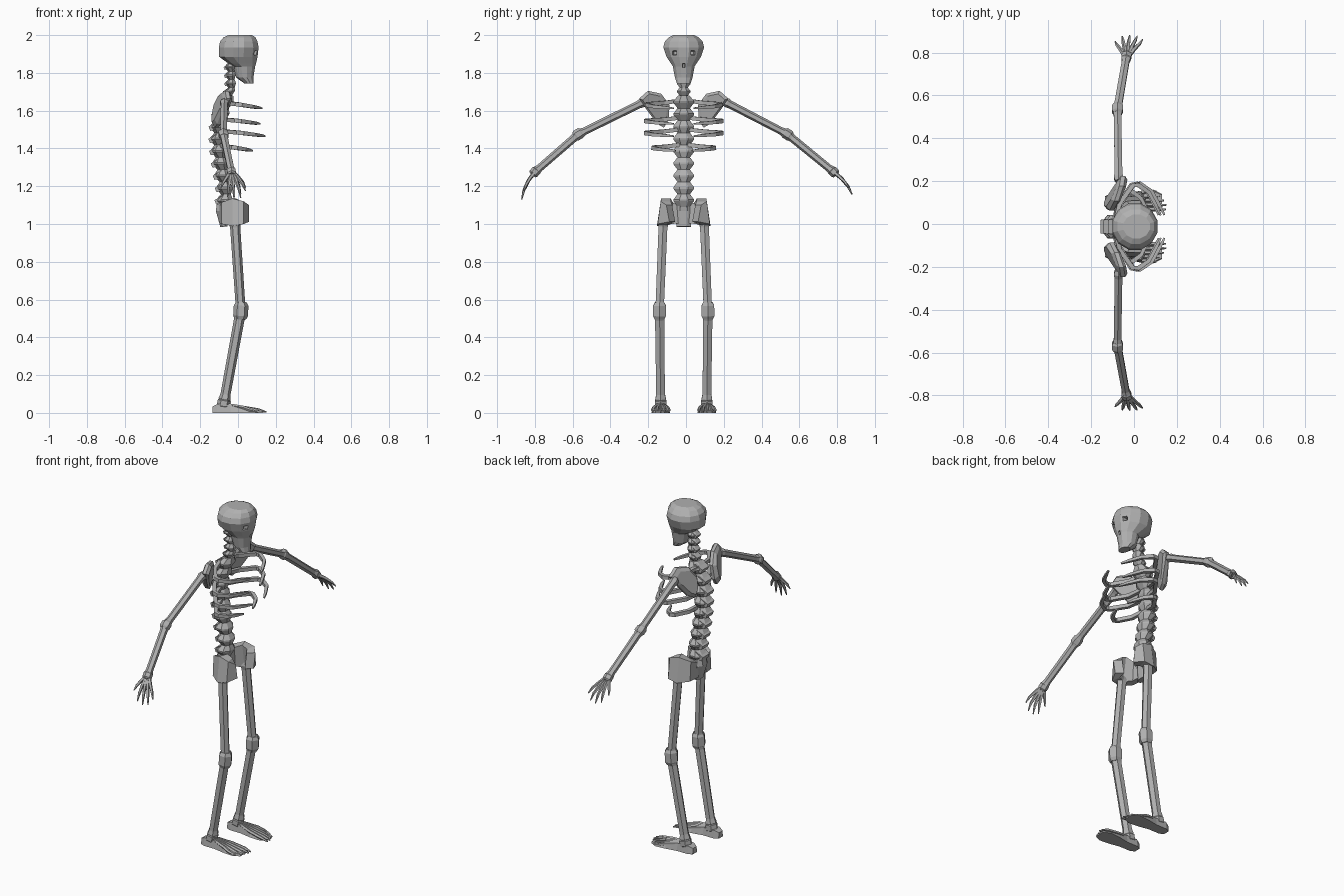
import bpy, bmesh, math
from mathutils import Vector

if "Cube" in bpy.data.objects:
    bpy.data.objects.remove(bpy.data.objects["Cube"])

CY = -0.012          # the body's middle plane
bone = bpy.data.materials.new("bone_grey")
bone.diffuse_color = (0.44, 0.44, 0.44, 1)
bone.use_nodes = True
bone.node_tree.nodes["Principled BSDF"].inputs["Base Color"].default_value = bone.diffuse_color


def make(name, stacks):
    """One flat-shaded object from stacks of equal-length rings, capped at both ends."""
    bm = bmesh.new()
    for rings in stacks:
        loops = [[bm.verts.new(p) for p in r] for r in rings]
        n = len(loops[0])
        for a, b in zip(loops, loops[1:]):
            for i in range(n):
                j = (i + 1) % n
                bm.faces.new((a[i], a[j], b[j], b[i]))
        bm.faces.new(loops[0][::-1])
        bm.faces.new(loops[-1])
    bmesh.ops.recalc_face_normals(bm, faces=bm.faces)
    me = bpy.data.meshes.new(name)
    bm.to_mesh(me)
    bm.free()
    me.materials.append(bone)
    ob = bpy.data.objects.new(name, me)
    bpy.context.collection.objects.link(ob)
    return ob


def tube(pts, radii, ref, n=6):
    """Rings swept along a path; radii are numbers or (along ref, across) pairs."""
    pts = [Vector(p) for p in pts]
    rings = []
    for i, p in enumerate(pts):
        t = (pts[min(i + 1, len(pts) - 1)] - pts[max(i - 1, 0)]).normalized()
        u = Vector(ref)
        u = (u - t * u.dot(t)).normalized()
        v = t.cross(u)
        r = radii[i] if isinstance(radii[i], tuple) else (radii[i], radii[i])
        rings.append([p + u * r[0] * math.cos(a) + v * r[1] * math.sin(a)
                      for a in (math.tau * (k + 0.5) / n for k in range(n))])
    return rings


def limb(a, b, r, ref):
    """Straight bone with slightly swollen ends."""
    a, b = Vector(a), Vector(b)
    return tube([a.lerp(b, f) for f in (0, .05, .1, .9, .95, 1)],
                [r * .9, r * 1.2, r, r * .95, r * 1.15, r * .9], ref)


def joint(a, p, b, r, half, ref):
    """Bulged block at a joint between two bones."""
    d = (Vector(b) - Vector(a)).normalized()
    return tube([Vector(p) + d * half * f for f in (-1, -.6, .6, 1)],
                [r * .75, r, r, r * .75], ref)


# Skull: stacked rings (z, centre x, half depth, half width)
profile = [(1.745, .058, .026, .038), (1.775, .036, .047, .048), (1.835, .033, .06, .06),
           (1.85, .022, .076, .07), (1.885, .002, .105, .094), (1.935, .004, .109, .112),
           (1.965, .004, .103, .104), (1.988, .008, .088, .083), (2.0, .012, .064, .058)]
skull = make("skull", [[[(cx + rx * math.cos(a), CY + ry * math.sin(a), z)
                         for a in (math.tau * (k + .5) / 12 for k in range(12))]
                        for z, cx, rx, ry in profile]])
# Eye sockets and nose opening
cuts = [tube([(.06, CY + s * .045, 1.905), (.15, CY + s * .056, 1.907)],
             [.01, .028], (0, 0, 1), 4) for s in (-1, 1)]
cuts.append(tube([(.075, CY, 1.838), (.12, CY, 1.84)], [(.012, .007), (.02, .012)], (0, 0, 1), 4))
cutter = make("socket_cutter", cuts)
cutter.hide_render = True
cutter.hide_viewport = True
cutter.display_type = 'WIRE'
mod = skull.modifiers.new("sockets", 'BOOLEAN')
mod.operation = 'DIFFERENCE'
mod.solver = 'EXACT'
mod.object = cutter

# Spine
curve = [(1.10, -.07), (1.17, -.062), (1.30, -.084), (1.42, -.10), (1.54, -.098),
         (1.65, -.062), (1.72, -.034), (1.86, -.038)]


def spine_x(z):
    for (z0, x0), (z1, x1) in zip(curve, curve[1:]):
        if z <= z1:
            return x0 + (x1 - x0) * (z - z0) / (z1 - z0)
    return curve[-1][1]


def vertebra(z, h, rx, ry):
    rings = []
    for dz, k, back in ((-h, .58, 0), (-.1 * h, 1, .006), (.15 * h, 1, .005), (h, .58, 0)):
        x = spine_x(z + dz) - back
        rings.append([(x + k * rx * math.cos(a), CY + k * ry * math.sin(a), z + dz)
                      for a in (math.tau * (i + .5) / 8 for i in range(8))])
    return rings


def spur(z, h, length):
    """Broad blunt process at the rear of a vertebra."""
    x = spine_x(z)
    return tube([(x - .005, CY, z + h * .25), (x - length, CY, z - h * .3)],
                [(h * .9, h * 1.6), (h * .5, h * 1.3)], (0, 0, 1), 4)


trunk = [1.645 - .065 * i for i in range(9)]
neck = [1.83 - .043 * i for i in range(4)]
make("trunk_vertebrae", [vertebra(z, .034, .047, .059) for z in trunk]
     + [spur(z, .034, .053) for z in trunk])
make("neck_vertebrae", [vertebra(z, .022, .031, .039) for z in neck]
     + [spur(z, .022, .036) for z in neck])

# Ribs: rear height, front height, front reach, half width
plan = [(0, .12), (.10, .55), (.38, .98), (.50, 1), (.74, .82), (.9, .5), (1, .27)]
drop = (0, .3, .45, .55, .75, .9, 1)
for i, (zb, zf, reach, half) in enumerate([(1.653, 1.612, .125, .195), (1.562, 1.53, .115, .2),
                                           (1.50, 1.465, .142, .2), (1.42, 1.388, .075, .162)]):
    x0 = -.088
    make(f"rib_pair_{i + 1}", [
        tube([(x0 + (reach - x0) * f, CY + s * half * w, zb + (zf - zb) * d)
              for (f, w), d in zip(plan, drop)],
             [.014, .015, .015, .015, .013, .011, .006], (0, 0, 1), 4) for s in (-1, 1)])

# Shoulder blades: upper edge leans forward, lower tip hangs behind the ribs
blade = [(.235, 1.665), (.19, 1.705), (.12, 1.69), (.075, 1.63), (.08, 1.55), (.105, 1.51),
         (.14, 1.53), (.20, 1.61)]
for s, side in ((-1, "right"), (1, "left")):
    def outline(dx, k):
        return [(-.112 + (y - .06) * .30 + (z - 1.62) * .15 + dx, CY + s * (.15 + (y - .15) * k),
                 1.625 + (z - 1.625) * k) for y, z in blade]
    make(f"{side}_shoulder_blade", [[outline(-.024, .75), outline(-.008, 1),
                                     outline(.012, 1), outline(.022, .8)]])

# Arms and hands
X = (1, 0, 0)
arms = {"right": [(-.072, -.215, 1.65), (-.077, -.57, 1.475), (-.035, -.80, 1.275), (-.87, 1.13)],
        "left": [(-.072, .20, 1.65), (-.077, .537, 1.475), (-.035, .782, 1.275), (.88, 1.155)]}
for side, (sh, el, wr, (ty, tz)) in arms.items():
    make(f"{side}_upper_arm", [limb(sh, el, .021, X)])
    make(f"{side}_elbow", [joint(sh, el, wr, .029, .024, X)])
    make(f"{side}_forearm", [limb(el, wr, .021, X)])
    make(f"{side}_wrist", [joint(el, wr, wr[:1] + (ty, tz), .026, .02, X)])
    fingers = []
    for tipx, f in ((-.088, .6), (-.055, .92), (-.02, 1), (.015, .95), (.04, .72)):
        path = []
        for t in (0, .35, .7, 1):
            g = t * f
            bow = g * (1 - g) * .045 * (1 if ty > 0 else -1)
            x = wr[0] + (tipx - wr[0]) * min(1, .12 + t)
            path.append((x, wr[1] + (ty - wr[1]) * g + bow, wr[2] + (tz - wr[2]) * g + abs(bow) * .5))
        fingers.append(tube(path, [.011, .01, .008, .003], X, 5))
    make(f"{side}_hand", fingers)

# Pelvis: a bent wing on each side, joined to a tapered rear bone
for s, side in ((-1, "right"), (1, "left")):
    rings = []
    # x, y, inward direction, bottom, top, inward lean of the top edge
    for x, y, nx, ny, zb, zt, lean in ((-.10, .015, 1, 0, 1.005, 1.09, 0),
                                       (-.088, .08, .9, -.4, 1.0, 1.115, .008),
                                       (-.03, .122, .5, -.85, .99, 1.135, .022),
                                       (.03, .118, -.3, -.95, 1.0, 1.12, .016),
                                       (.058, .056, -1, -.3, 1.012, 1.10, -.016)):
        w = .036
        rings.append([(x, CY + s * (y + .02), zb), (x, CY + s * (y + .02 - lean), zt),
                      (x + nx * w, CY + s * (y + ny * w - lean), zt),
                      (x + nx * w, CY + s * (y + ny * w), zb)])
    make(f"{side}_hip_wing", [rings])
make("tail_bone", [tube([(-.075, CY, 1.13), (-.085, CY, 1.07), (-.075, CY, .985)],
                        [(.035, .04), (.035, .055), (.02, .04)], X, 8)])

# Legs and feet
Y = (0, 1, 0)
for s, side in ((-1, "right"), (1, "left")):
    hip = (-.018, CY + s * .108, 1.03)
    knee = (.015, CY + s * .128, .54)
    ankle = (-.075, CY + s * .122, .05)
    make(f"{side}_thigh", [limb(hip, knee, .027, Y)])
    make(f"{side}_knee", [joint(hip, knee, ankle, .039, .045, Y)])
    make(f"{side}_shin", [limb(knee, ankle, .028, Y)])
    make(f"{side}_ankle", [joint(knee, ankle, (-.08, ankle[1], .02), .035, .025, Y)])
    fy = CY + s * .122
    sole = []
    for x, w, zt in ((-.135, .02, .034), (-.11, .032, .046), (-.04, .032, .045),
                     (.03, .045, .026), (.09, .05, .014), (.13, .03, .009)):
        sole.append([(x, fy - w, 0), (x, fy + w, 0), (x, fy + w * .85, zt), (x, fy - w * .85, zt)])
    make(f"{side}_foot", [sole])
    # toes, longest on the inner side
    toes = []
    for i, tip in enumerate((.148, .15, .14, .125, .105)):
        off = s * (i - 2)
        toes.append(tube([(-.05, fy + off * .008, .042), (.03, fy + off * .018, .028),
                          (tip - .04, fy + off * .0215, .015), (tip, fy + off * .021, .005)],
                         [.009, .01, .0095, .004], Y, 5))
    make(f"{side}_toes", toes)
